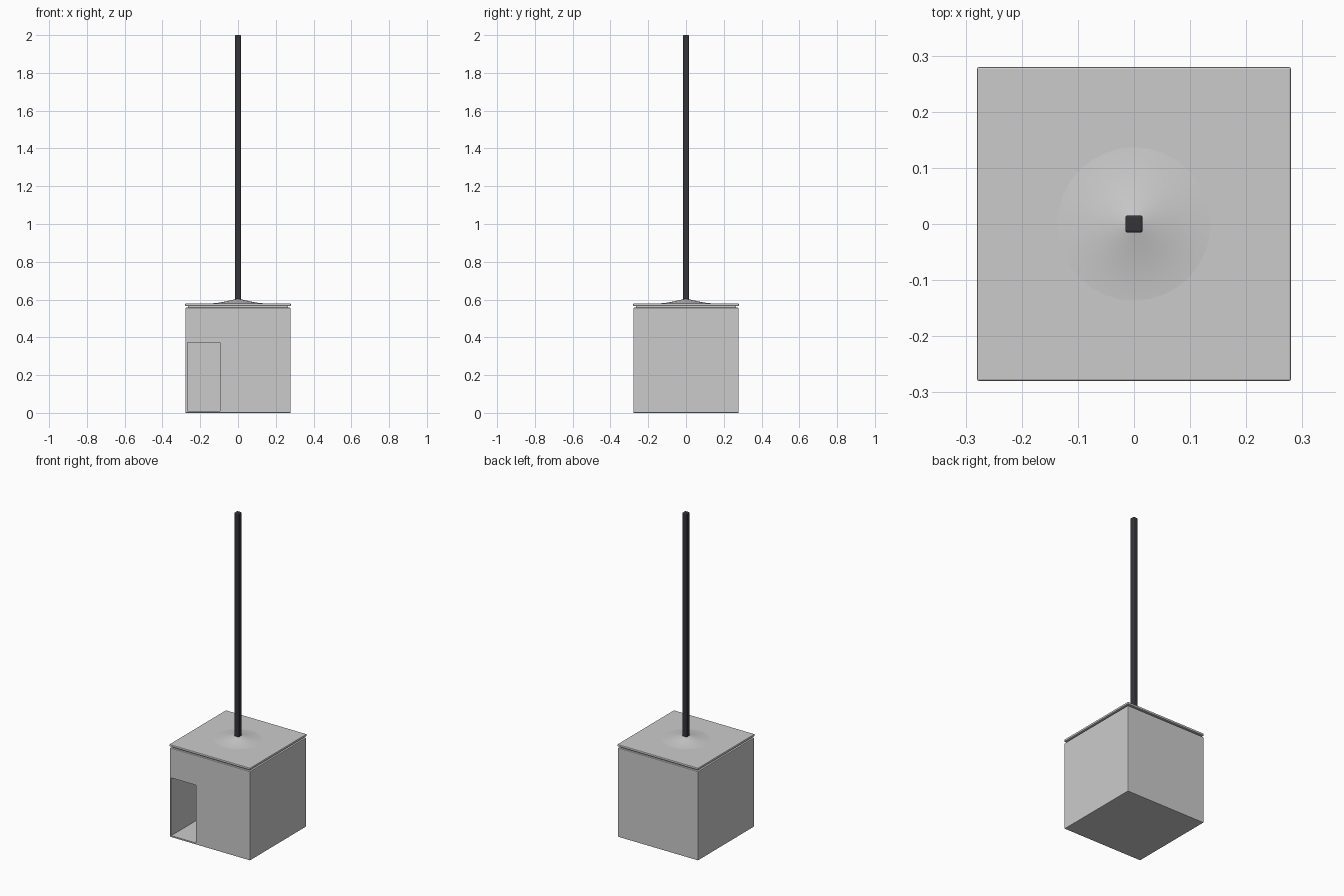
import bpy, bmesh, math

if "Cube" in bpy.data.objects:
    bpy.data.objects.remove(bpy.data.objects["Cube"])

def box(name, x, y, z, bevel=0.0, segments=2):
    """Box from (min, max) ranges with an optional edge bevel."""
    bpy.ops.mesh.primitive_cube_add(size=1)
    ob = bpy.context.object
    ob.name = name
    ob.location = [(r[0] + r[1]) / 2 for r in (x, y, z)]
    ob.scale = [r[1] - r[0] for r in (x, y, z)]
    bpy.ops.object.transform_apply(location=True, scale=True)
    if bevel:
        m = ob.modifiers.new("bevel", 'BEVEL')
        m.width, m.segments = bevel, segments
    return ob

def cut(ob, cutter):
    m = ob.modifiers.new("cut", 'BOOLEAN')
    m.operation, m.solver, m.object = 'DIFFERENCE', 'EXACT', cutter
    cutter.hide_render = True
    cutter.hide_set(True)

def sq(r):
    return (-r, r)

W, T = 0.278, 0.01

# hollow base box with a doorway in the front left corner
base = box("base_box", sq(W), sq(W), (0, 0.557), 0.003)
cut(base, box("inside_cutter", sq(W - T), sq(W - T), (T, 0.547)))
cut(base, box("door_cutter", (-W + T, -0.095), (-0.35, -0.2), (T, 0.372)))

# recessed neck and lid
box("lid_neck", sq(W - 0.012), sq(W - 0.012), (0.555, 0.568))
box("lid", sq(0.28), sq(0.28), (0.566, 0.58), 0.004)

# flared collar around the pole
bm = bmesh.new()
prof = [(0.15, 0.579), (0.11, 0.582), (0.07, 0.589), (0.035, 0.597), (0.012, 0.603)]
N = 32
rings = [[bm.verts.new((r * math.cos(2 * math.pi * i / N), r * math.sin(2 * math.pi * i / N), z))
          for i in range(N)] for r, z in prof]
for a, b in zip(rings, rings[1:]):
    for i in range(N):
        j = (i + 1) % N
        bm.faces.new((a[i], a[j], b[j], b[i])).smooth = True
me = bpy.data.meshes.new("pole_collar")
bm.to_mesh(me)
bm.free()
bpy.context.collection.objects.link(bpy.data.objects.new("pole_collar", me))

# rounded square pole
pole = box("pole", sq(0.0155), sq(0.0155), (0.58, 2.0), 0.005, 3)
mat = bpy.data.materials.new("dark_metal")
mat.diffuse_color = (0.035, 0.035, 0.04, 1)
mat.use_nodes = True
mat.node_tree.nodes["Principled BSDF"].inputs["Base Color"].default_value = mat.diffuse_color
pole.data.materials.append(mat)
